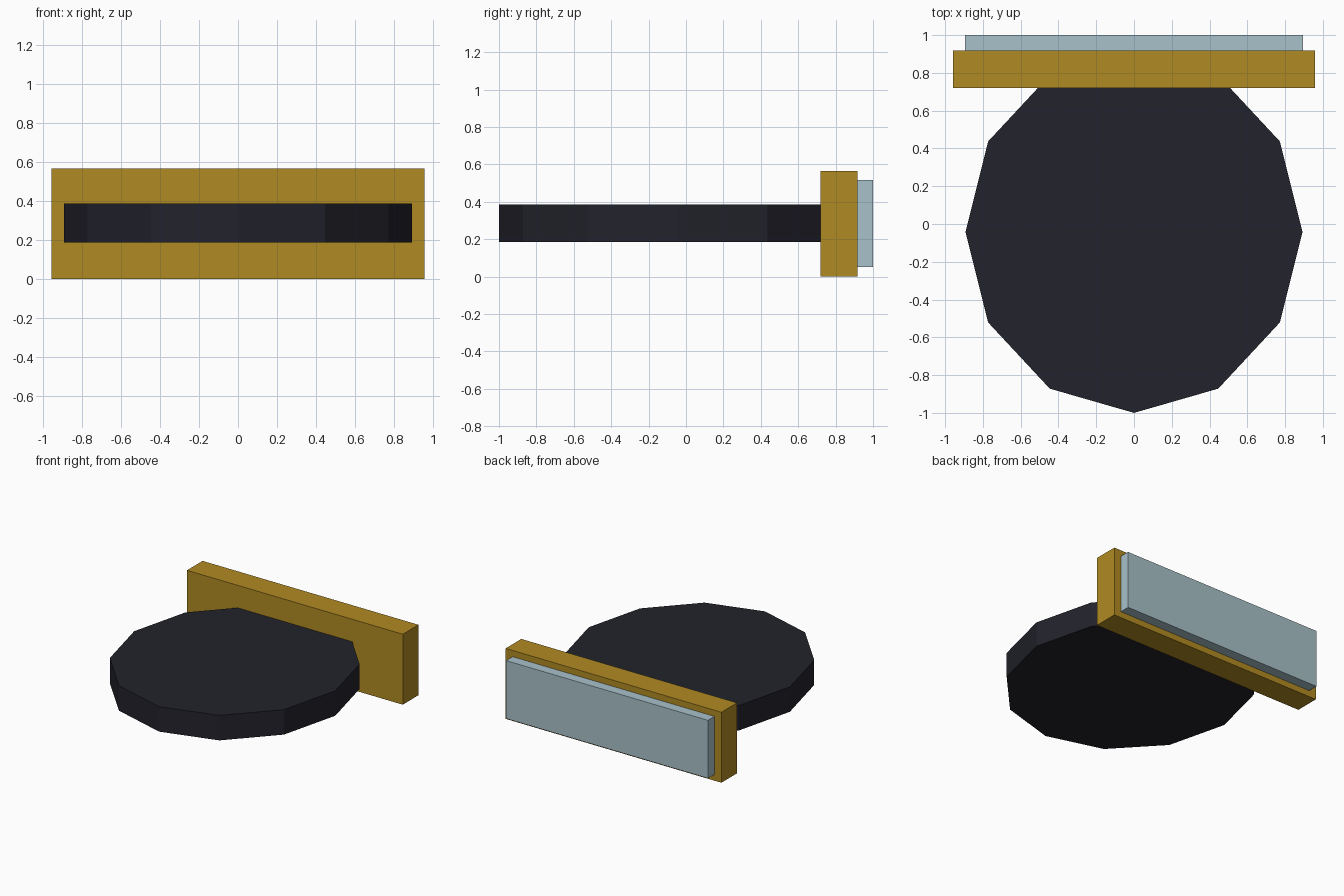
import bpy

if "Cube" in bpy.data.objects:
    bpy.data.objects.remove(bpy.data.objects["Cube"])


def material(name, rgb):
    m = bpy.data.materials.new(name)
    m.diffuse_color = (*rgb, 1.0)
    m.use_nodes = True
    m.node_tree.nodes["Principled BSDF"].inputs["Base Color"].default_value = m.diffuse_color
    return m


def finish(name, mat):
    ob = bpy.context.object
    ob.name = name
    ob.data.materials.append(mat)
    bpy.ops.object.transform_apply(location=False, rotation=True, scale=True)
    return ob


def box(name, x, y, z, mat):
    lo, hi = zip(x, y, z)
    bpy.ops.mesh.primitive_cube_add(size=1, location=[(a + b) / 2 for a, b in zip(lo, hi)])
    bpy.context.object.scale = [b - a for a, b in zip(lo, hi)]
    return finish(name, mat)


dark = material("dark_slate", (0.016, 0.016, 0.025))
gold = material("ochre_gold", (0.434, 0.254, 0.016))
pale = material("pale_blue_grey", (0.397, 0.539, 0.591))

# Twelve-sided disc, slightly longer front to back, sunk into the board
bpy.ops.mesh.primitive_cylinder_add(vertices=12, radius=1, depth=0.2, location=(0, -0.042, 0.285))
bpy.context.object.scale = (0.892, 0.958, 1)
finish("disc", dark)

# Upright board and the plate on its back
box("board", (-0.957, 0.957), (0.72, 0.918), (0.0, 0.565), gold)
box("back_plate", (-0.895, 0.895), (0.918, 1.0), (0.05, 0.515), pale)
